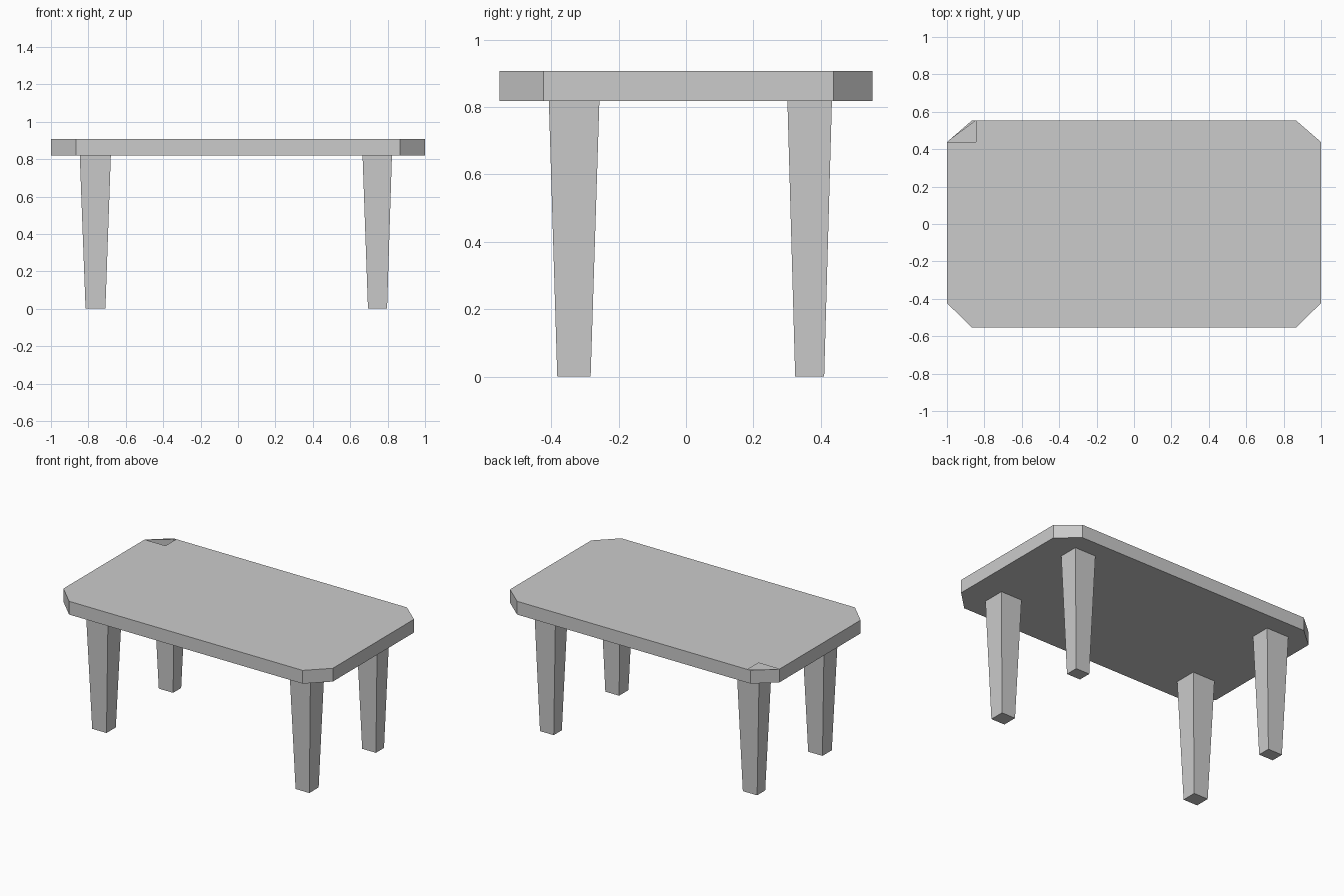
import bpy

if "Cube" in bpy.data.objects:
    bpy.data.objects.remove(bpy.data.objects["Cube"])

Z0, Z1 = 0.818, 0.907


def make_object(name, verts, faces):
    mesh = bpy.data.meshes.new(name)
    mesh.from_pydata(verts, [], faces)
    mesh.update()
    obj = bpy.data.objects.new(name, mesh)
    bpy.context.collection.objects.link(obj)
    return obj


def tapered_leg(name, bottom, top):
    """Four-sided leg; bottom and top are (x0, x1, y0, y1)."""
    verts = []
    for (x0, x1, y0, y1), z in ((bottom, 0.0), (top, Z0)):
        verts += [(x0, y0, z), (x1, y0, z), (x1, y1, z), (x0, y1, z)]
    faces = [(3, 2, 1, 0), (4, 5, 6, 7)]
    faces += [(i, (i + 1) % 4, (i + 1) % 4 + 4, i + 4) for i in range(4)]
    return make_object(name, verts, faces)


# Table top: chamfered rectangle, counter-clockwise from the back left corner
outline = [(-1, 0.438), (-1, -0.423), (-0.867, -0.553), (0.867, -0.553),
           (1, -0.423), (1, 0.438), (0.867, 0.553),
           (-0.845, 0.553), (-0.867, 0.553)]
n = len(outline)
verts = [(x, y, Z0) for x, y in outline] + [(x, y, Z1) for x, y in outline]
verts.append((-0.845, 0.438, Z1))          # inner corner of the open notch
faces = [tuple(reversed(range(n)))]
faces += [(i, (i + 1) % n, (i + 1) % n + n, i + n) for i in range(n)]
# Upper surface leaves a small triangular opening at the back left corner
faces.append(tuple(range(n, 2 * n - 1)) + (2 * n,))
faces.append((n, 2 * n - 2, 2 * n - 1))
make_object("table_top", verts, faces)

# Legs: x and y spans at the floor and under the top
x_spans = {"left": ((-0.815, -0.709), (-0.846, -0.68)),
           "right": ((0.695, 0.797), (0.666, 0.823))}
y_spans = {"front": ((-0.382, -0.283), (-0.407, -0.257)),
           "back": ((0.324, 0.41), (0.301, 0.433))}
for xn, (xb, xt) in x_spans.items():
    for yn, (yb, yt) in y_spans.items():
        tapered_leg(f"{yn}_{xn}_leg", xb + yb, xt + yt)
